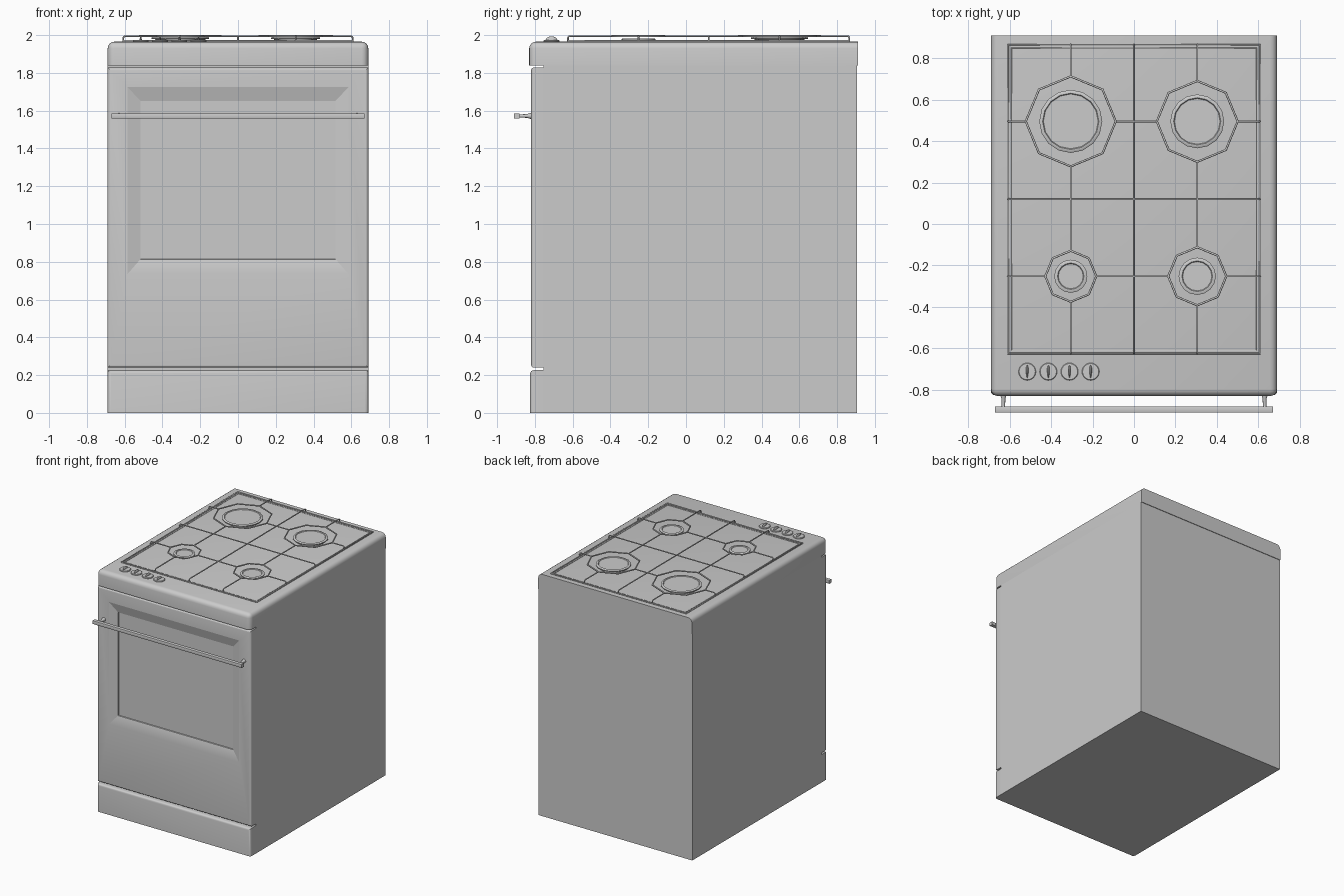
import bpy, bmesh, math
from mathutils import Vector

if "Cube" in bpy.data.objects:
    bpy.data.objects.remove(bpy.data.objects["Cube"])


def finish(name, bm, angle=35):
    bmesh.ops.recalc_face_normals(bm, faces=bm.faces)
    me = bpy.data.meshes.new(name)
    bm.to_mesh(me)
    bm.free()
    ob = bpy.data.objects.new(name, me)
    bpy.context.collection.objects.link(ob)
    bpy.ops.object.select_all(action='DESELECT')
    ob.select_set(True)
    bpy.context.view_layer.objects.active = ob
    bpy.ops.object.shade_smooth_by_angle(angle=math.radians(angle))
    return ob


def box_bm(lo, hi, radius=0, pick=None, segments=4):
    """Box between two corners; edges whose midpoint direction passes pick() are rounded."""
    bm = bmesh.new()
    bmesh.ops.create_cube(bm, size=1)
    if radius:
        edges = [e for e in bm.edges if pick((e.verts[0].co + e.verts[1].co))]
    for v in bm.verts:
        v.co = Vector([lo[i] + (v.co[i] + 0.5) * (hi[i] - lo[i]) for i in range(3)])
    if radius:
        bmesh.ops.bevel(bm, geom=edges, offset=radius, segments=segments,
                        profile=0.5, affect='EDGES', clamp_overlap=True)
    return bm


def lathe(name, center, profile, sides):
    bm = bmesh.new()
    verts = [bm.verts.new((r, 0, z)) for r, z in profile]
    edges = [bm.edges.new(p) for p in zip(verts, verts[1:])]
    bmesh.ops.spin(bm, geom=verts + edges, cent=(0, 0, 0), axis=(0, 0, 1),
                   angle=math.tau, steps=sides)
    bmesh.ops.remove_doubles(bm, verts=bm.verts, dist=1e-5)
    bmesh.ops.translate(bm, verts=bm.verts, vec=center)
    return finish(name, bm)


def wires(name, paths, radius):
    """Thin round bars along (points, closed) paths, as one mesh."""
    cu = bpy.data.curves.new(name, 'CURVE')
    cu.dimensions = '3D'
    cu.bevel_depth = radius
    cu.bevel_resolution = 2
    cu.use_fill_caps = True
    for pts, closed in paths:
        sp = cu.splines.new('POLY')
        sp.points.add(len(pts) - 1)
        for p, co in zip(sp.points, pts):
            p.co = (*co, 1)
        sp.use_cyclic_u = closed
    ob = bpy.data.objects.new(name, cu)
    bpy.context.collection.objects.link(ob)
    bpy.ops.object.select_all(action='DESELECT')
    ob.select_set(True)
    bpy.context.view_layer.objects.active = ob
    bpy.ops.object.convert(target='MESH')
    bpy.ops.object.shade_smooth_by_angle(angle=math.radians(50))


TOP = 1.965

# Main body
finish("body", box_bm((-0.69, -0.755, 0), (0.69, 0.905, 1.84)))

# Cooktop with rounded front and sides, square back
finish("cooktop", box_bm((-0.69, -0.83, 1.838), (0.69, 0.91, TOP), 0.035,
       lambda m: (m.z > 0.1 and m.y < 0.9) or (abs(m.z) < 0.1 and m.y < -0.1)))

# Bottom drawer
finish("drawer", box_bm((-0.69, -0.825, 0), (0.69, -0.75, 0.226), 0.018,
       lambda m: (m.y < -0.9 and m.z > -0.9)))

# Oven door with recessed window
door = box_bm((-0.69, -0.82, 0.24), (0.69, -0.75, 1.828), 0.015, lambda m: m.y < -0.9)
front = max((f for f in door.faces if f.calc_center_median().y < -0.81),
            key=lambda f: f.calc_area())
for half_x, z0, z1, y in ((0.585, 0.735, 1.725, -0.82), (0.517, 0.813, 1.652, -0.80),
                          (0.515, 0.815, 1.65, -0.793)):
    bmesh.ops.inset_individual(door, faces=[front], thickness=0.001)
    mid = front.calc_center_median()
    for v in front.verts:
        v.co = (math.copysign(half_x, v.co.x), y, z1 if v.co.z > mid.z else z0)
finish("oven_door", door, 15)

# Door handle and its two flared posts
finish("handle_bar", box_bm((-0.67, -0.91, 1.558), (0.67, -0.88, 1.586), 0.003,
       lambda m: abs(m.x) < 0.1, 2))
for side, x in (("left", -0.63), ("right", 0.63)):
    ob = lathe("handle_post_" + side, (0, 0, 0),
               [(0, -0.01), (0.015, -0.01), (0.015, 0.006), (0.010, 0.02),
                (0.008, 0.065), (0, 0.065)], 12)
    ob.rotation_euler = (math.pi / 2, 0, 0)
    ob.location = (x, -0.82, 1.572)

# Burners: centre, burner radius, height, support ring radius
burners = {"rear_left": (-0.305, 0.495, 0.152, 0.026, 0.217),
           "rear_right": (0.305, 0.495, 0.130, 0.026, 0.195),
           "front_left": (-0.305, -0.252, 0.080, 0.018, 0.123),
           "front_right": (0.305, -0.252, 0.090, 0.018, 0.140)}
for name, (x, y, r, h, ring) in burners.items():
    lathe("burner_" + name, (x, y, TOP),
          [(r * 0.87, -0.002), (r * 0.87, h * 0.5), (r, h * 0.55), (r, h * 0.8),
           (r - 0.008, h), (r - 0.016, h), (r - 0.02, h - 0.005), (0, h - 0.005)], 16)

# Pan support: bars with ends bent down to the frame, octagons round the burners
X, Y0, Y1, Z, MX, MY = 0.607, -0.625, 0.865, 1.9945, 0, 0.12


def bar(start, end, bend_start, bend_end):
    a, b = Vector((*start, Z)), Vector((*end, Z))
    d = (b - a).normalized()
    drop, lip = Vector((0, 0, -1)), 0.009

    def tail(p, inward):
        return [p + drop * 0.03, p + drop * lip,
                p + drop * lip * 0.3 + inward * lip * 0.3, p + inward * lip]
    pts = tail(a, d) if bend_start else [a]
    pts += tail(b, -d)[::-1] if bend_end else [b]
    return pts, False


paths = [bar((-X, MY), (X, MY), True, True), bar((MX, Y0), (MX, Y1), True, True)]
rings = []
for x, y, r, h, ring in burners.values():
    rings.append(([(x + ring * math.cos(i * math.pi / 4), y + ring * math.sin(i * math.pi / 4), Z)
                   for i in range(8)], True))
    sx = math.copysign(1, x)
    sy = 1 if y > MY else -1
    paths += [bar((x + sx * ring, y), (sx * X, y), False, True),
              bar((x - sx * ring, y), (MX, y), False, False),
              bar((x, y + sy * ring), (x, Y1 if sy > 0 else Y0), False, True),
              bar((x, y - sy * ring), (x, MY), False, False)]
wires("pan_support_bars", paths, 0.0045)
wires("pan_support_rings", rings, 0.0055)


def frame(inset, z):
    return [(-X + inset, Y0 + inset, z), (X - inset, Y0 + inset, z),
            (X - inset, Y1 - inset, z), (-X + inset, Y1 - inset, z)], True


wires("pan_support_frame", [frame(0, TOP + 0.003)], 0.006)
wires("hob_rim", [frame(0.016, TOP)], 0.003)

# Control knobs: flat disc with a raised grip
for i in range(4):
    x = -0.515 + i * 0.102
    lathe(f"knob_disc_{i + 1}", (x, -0.712, TOP),
          [(0.042, -0.002), (0.042, 0.005), (0.039, 0.008), (0, 0.009)], 24)
    bm = bmesh.new()
    bmesh.ops.create_uvsphere(bm, u_segments=12, v_segments=8, radius=1)
    for v in bm.verts:
        width = 0.006 + 0.002 * v.co.y
        v.co = (x + v.co.x * width, -0.712 + v.co.y * 0.032, TOP + 0.006 + v.co.z * 0.022)
        v.co.z = max(v.co.z, TOP)
    finish(f"knob_grip_{i + 1}", bm, 60)
